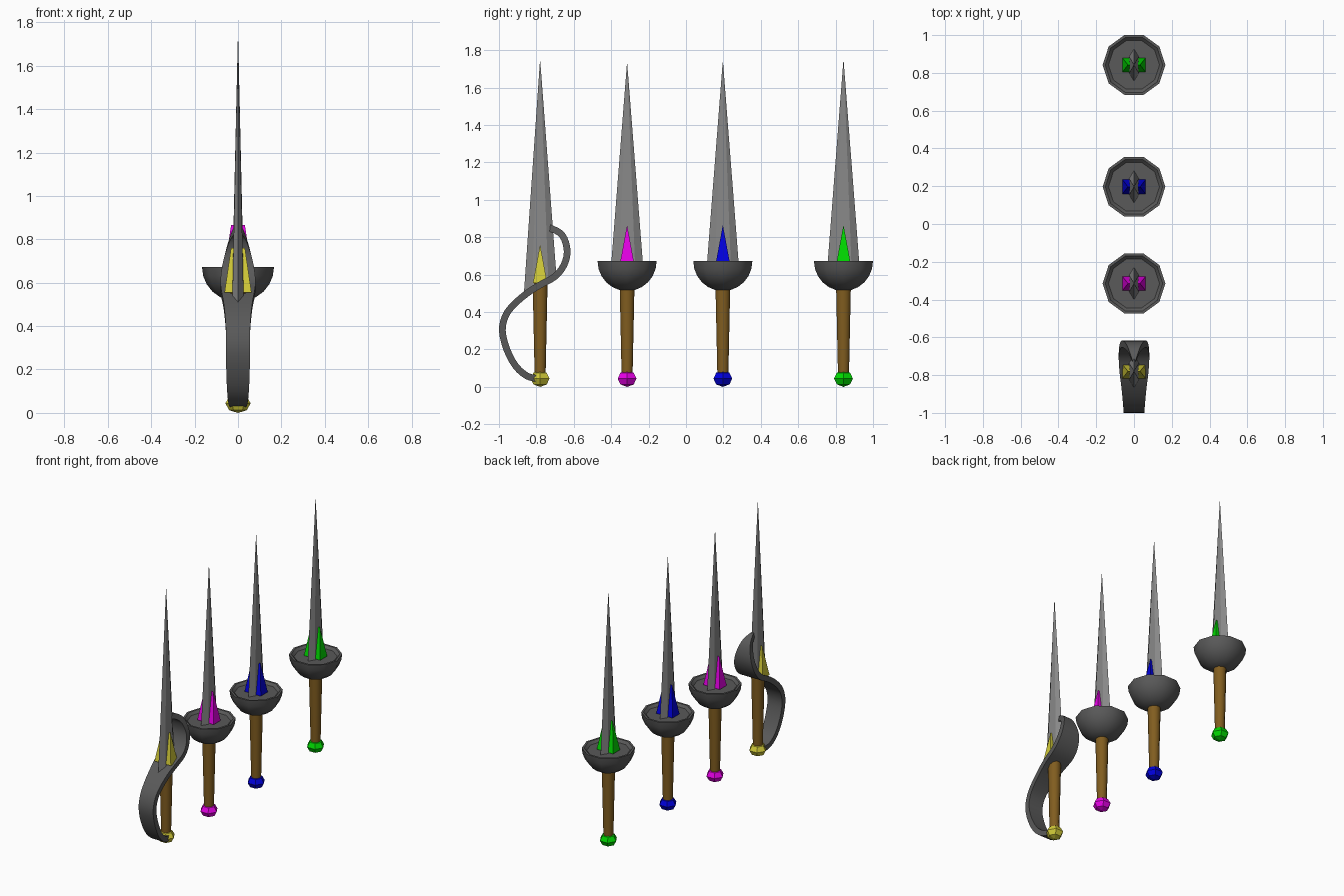
import bpy, bmesh
from math import sin, cos, pi, radians
from mathutils import Vector

if "Cube" in bpy.data.objects:
    bpy.data.objects.remove(bpy.data.objects["Cube"])


def material(name, rgb):
    m = bpy.data.materials.new(name)
    m.diffuse_color = (*rgb, 1)
    m.use_nodes = True
    m.node_tree.nodes["Principled BSDF"].inputs["Base Color"].default_value = m.diffuse_color
    return m


def finish(name, bm, y=0, mat=None, smooth=None):
    bmesh.ops.recalc_face_normals(bm, faces=bm.faces)
    me = bpy.data.meshes.new(name)
    bm.to_mesh(me)
    bm.free()
    if smooth:
        me.shade_smooth()
        me.set_sharp_from_angle(angle=radians(smooth))
    if mat:
        me.materials.append(mat)
    ob = bpy.data.objects.new(name, me)
    ob.location.y = y
    bpy.context.collection.objects.link(ob)
    return ob


def skin(rings):
    """Bridge equal-length point loops and cap both ends."""
    bm = bmesh.new()
    loops = [[bm.verts.new(p) for p in r] for r in rings]
    n = len(loops[0])
    for a, b in zip(loops, loops[1:]):
        for i in range(n):
            j = (i + 1) % n
            bm.faces.new((a[i], a[j], b[j], b[i]))
    bm.faces.new(loops[0])
    bm.faces.new(loops[-1])
    bmesh.ops.remove_doubles(bm, verts=bm.verts, dist=1e-5)
    return bm


def stack(profile, n, phase=0):
    """Rings of n sides from (z, x radius, y radius)."""
    return skin([[(rx * cos(phase + 2 * pi * i / n), ry * sin(phase + 2 * pi * i / n), z)
                  for i in range(n)] for z, rx, ry in profile])


wood = material("wood", (0.22, 0.11, 0.014))
steel = material("blade_steel", (0.25, 0.25, 0.25))
dark = material("guard_steel", (0.1, 0.1, 0.1))


def dagger(tag, y, rgb, base, blade_base, tip, slant=0):
    gem = material(tag + "_gem", rgb)
    # tapering six-sided blade, its base optionally cut at a slant
    bm = stack([(blade_base, 0.03, 0.087), (tip, 0.0006, 0.001)], 6, pi / 2)
    for v in bm.verts:
        if v.co.z < 1:
            v.co.z += slant * v.co.y
    finish(tag + "_blade", bm, y, steel)
    # wedge-shaped jewel through the blade root
    b, t = base, base + 0.205
    finish(tag + "_jewel", skin([[(s * 0.062, -0.038, b), (s * 0.062, 0.038, b), (s * 0.032, 0, t)]
                                 for s in (-1, 1)]), y, gem)
    # grip
    finish(tag + "_grip", stack([(0.07, 0.031, 0.031), (0.56, 0.042, 0.042)], 10), y, wood, 45)
    # faceted pommel
    finish(tag + "_pommel", stack([(0.044 - 0.044 * cos(a), 0.058 * sin(a), 0.058 * sin(a))
                                   for a in (0.02, pi / 4, pi / 2, 3 * pi / 4, pi - 0.02)], 6),
           y, gem)


dagger("yellow", -0.78, (0.65, 0.6, 0.04), 0.555, 0.545, 1.74, 0.6)

# three daggers with bowl-shaped hand guards
for tag, y, rgb, tip in (("magenta", -0.315, (0.8, 0, 0.8), 1.725),
                         ("blue", 0.197, (0, 0, 0.75), 1.735),
                         ("green", 0.842, (0, 0.7, 0.0), 1.74)):
    dagger(tag, y, rgb, 0.66, 0.63, tip)
    R, top, depth = 0.166, 0.672, 0.16
    prof = []
    for k in range(1, 7):
        a = k * pi / 12
        prof.append((top - depth * cos(a), R * sin(a), R * sin(a)))
    prof += [(top, 0.152, 0.152), (0.655, 0.135, 0.135)]
    finish(tag + "_bowl_guard", stack(prof, 10), y, dark, 45)

# S-shaped hand guard: (y, z, half width) swept as a flat band
path = [(-0.80, 0.045, 0.035), (-0.85, 0.058, 0.044), (-0.91, 0.11, 0.05),
        (-0.958, 0.2, 0.054), (-0.982, 0.3, 0.055), (-0.965, 0.38, 0.056),
        (-0.92, 0.44, 0.06), (-0.85, 0.5, 0.067), (-0.78, 0.545, 0.076),
        (-0.70, 0.59, 0.081), (-0.653, 0.65, 0.076), (-0.635, 0.72, 0.063),
        (-0.65, 0.79, 0.042), (-0.68, 0.827, 0.026), (-0.73, 0.85, 0.008)]
pts = [Vector(p) for p in path]
fine = []
for i in range(len(pts) - 1):  # round the path off between its points
    p0, p1, p2, p3 = (pts[min(max(i + k, 0), len(pts) - 1)] for k in (-1, 0, 1, 2))
    for t in (0, 1 / 3, 2 / 3):
        fine.append(p1 + 0.5 * t * ((p2 - p0) + t * ((2 * p0 - 5 * p1 + 4 * p2 - p3)
                                                     + t * (3 * p1 - p0 - 3 * p2 + p3))))
fine.append(pts[-1])
rings = []
for i, (y, z, w) in enumerate(fine):
    p, q = fine[max(i - 1, 0)], fine[min(i + 1, len(fine) - 1)]
    d = Vector((q[0] - p[0], q[1] - p[1])).normalized() * 0.018
    ny, nz = -d.y, d.x
    rings.append([(-w, y - ny, z - nz), (w, y - ny, z - nz),
                  (w, y + ny, z + nz), (-w, y + ny, z + nz)])
finish("curved_hand_guard", skin(rings), 0, dark, 40)
